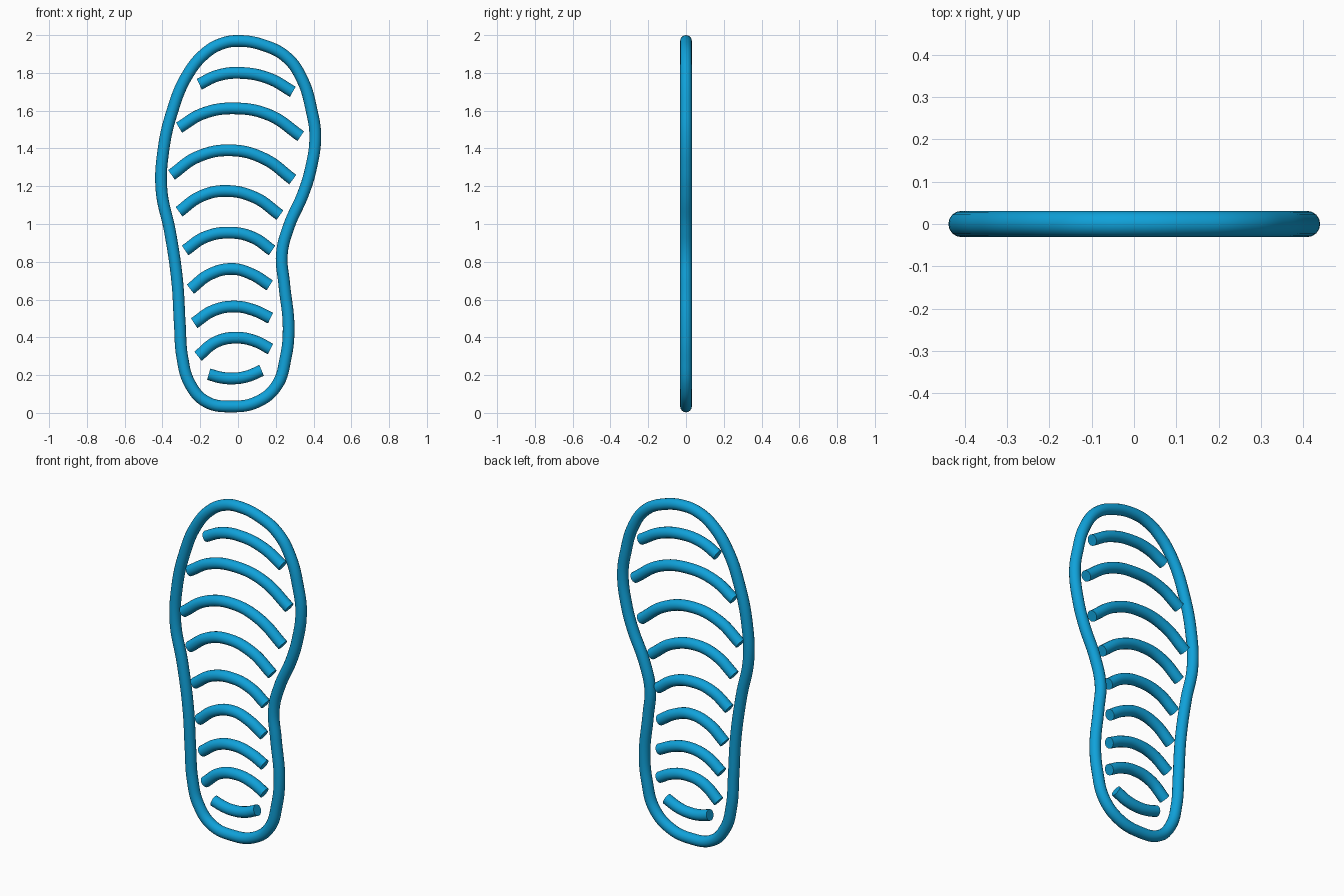
import bpy

TUBE = 0.031

mat = bpy.data.materials.new("blue")
mat.diffuse_color = (0.005, 0.36, 0.70, 1)


def tube(name, points, closed=False):
    """Round tube swept through (x, z) points in the y = 0 plane."""
    cu = bpy.data.curves.new(name, 'CURVE')
    cu.dimensions = '3D'
    cu.bevel_depth = TUBE
    cu.bevel_resolution = 6
    cu.resolution_u = 8
    cu.use_fill_caps = not closed
    sp = cu.splines.new('BEZIER')
    sp.bezier_points.add(len(points) - 1)
    sp.use_cyclic_u = closed
    for bp, (x, z) in zip(sp.bezier_points, points):
        bp.co = (x, 0, z)
        bp.handle_left_type = bp.handle_right_type = 'AUTO'
    ob = bpy.data.objects.new(name, cu)
    bpy.context.collection.objects.link(ob)
    # Convert to mesh so the flat end caps keep sharp edges
    bpy.ops.object.select_all(action='DESELECT')
    bpy.context.view_layer.objects.active = ob
    ob.select_set(True)
    bpy.ops.object.convert(target='MESH')
    ob = bpy.context.view_layer.objects.active
    ob.data.materials.clear()
    ob.data.materials.append(mat)
    bpy.ops.object.shade_smooth_by_angle()
    return ob


# Sole outline, clockwise from the toe
tube("sole_outline", [
    (0.0, 1.969), (0.14, 1.945), (0.26, 1.88), (0.34, 1.765), (0.39, 1.60),
    (0.409, 1.465), (0.385, 1.29), (0.345, 1.16), (0.27, 0.99), (0.232, 0.84),
    (0.245, 0.68), (0.268, 0.45), (0.252, 0.29), (0.205, 0.145), (0.105, 0.06),
    (-0.035, 0.034), (-0.17, 0.06), (-0.255, 0.155), (-0.295, 0.295),
    (-0.308, 0.47), (-0.322, 0.70), (-0.36, 0.96), (-0.405, 1.18),
    (-0.395, 1.39), (-0.35, 1.59), (-0.27, 1.785), (-0.172, 1.905),
    (-0.085, 1.955)], closed=True)

# Tread ribs from toe to heel: left end, three inner points, right end
ribs = [
    [(-.205, 1.74), (-.11, 1.785), (.01, 1.80), (.165, 1.77), (.29, 1.70)],
    [(-.312, 1.51), (-.185, 1.585), (-.015, 1.612), (.17, 1.575), (.332, 1.465)],
    [(-.352, 1.26), (-.215, 1.355), (-.035, 1.39), (.14, 1.345), (.29, 1.235)],
    [(-.312, 1.065), (-.20, 1.145), (-.07, 1.175), (.09, 1.14), (.222, 1.047)],
    [(-.28, .86), (-.175, .93), (-.045, .954), (.08, .928), (.18, .86)],
    [(-.252, .655), (-.15, .733), (-.03, .762), (.075, .733), (.168, .675)],
    [(-.232, .475), (-.13, .542), (-.015, .563), (.085, .543), (.172, .502)],
    [(-.212, .30), (-.115, .376), (-.005, .398), (.095, .378), (.172, .338)],
    [(-.155, .205), (-.095, .188), (-.03, .182), (.048, .193), (.125, .225)],
]
for i, pts in enumerate(ribs, 1):
    tube(f"tread_rib_{i}", pts)
